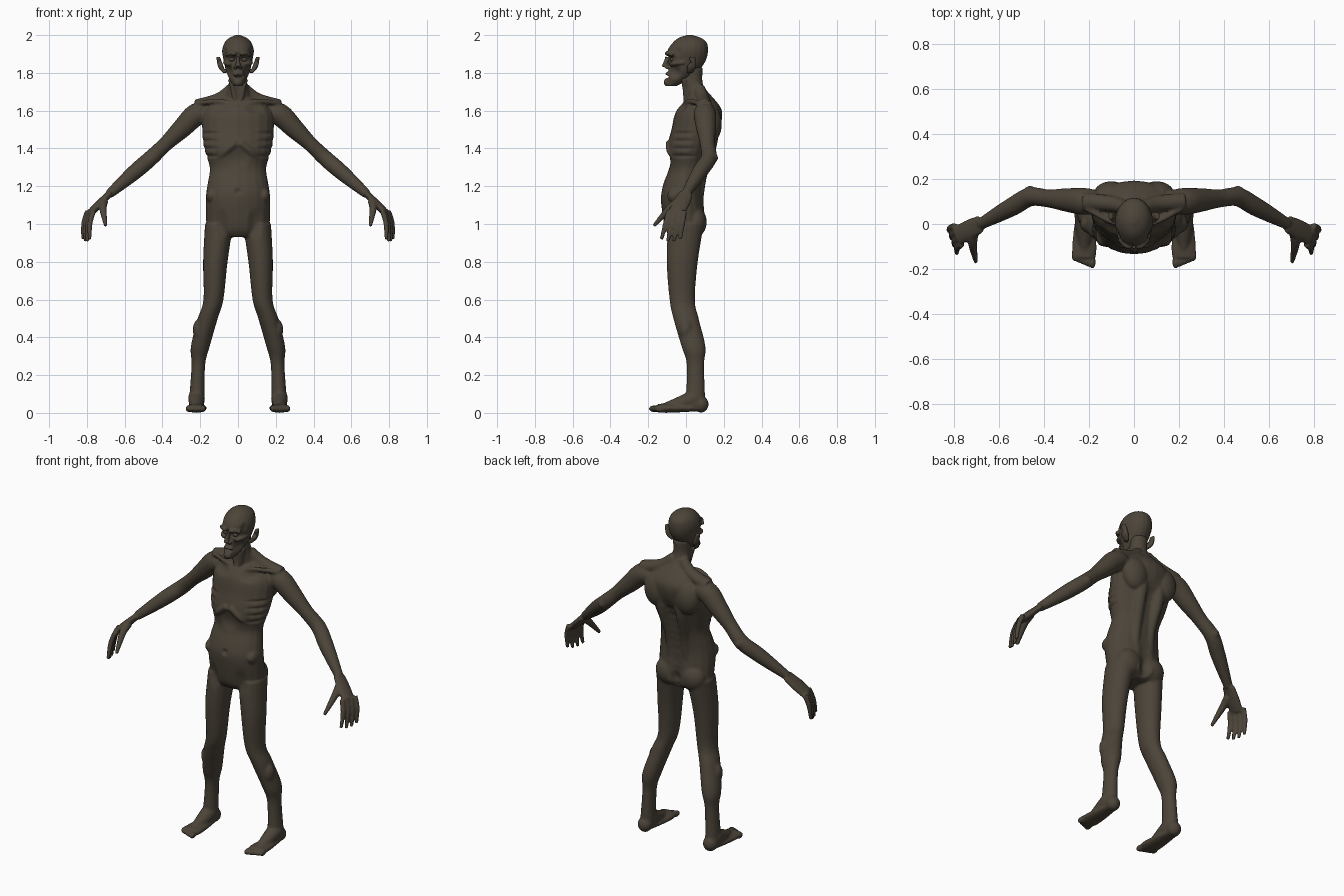
import bpy
import bmesh
import math
from mathutils import Vector, Matrix

cube = bpy.data.objects.get("Cube")
if cube:
    bpy.data.objects.remove(cube, do_unlink=True)

ACROSS, DEEP, UP = Vector((1, 0, 0)), Vector((0, 1, 0)), Vector((0, 0, 1))


def make_material(name, colour):
    material = bpy.data.materials.new(name)
    material.use_nodes = True
    material.diffuse_color = colour
    shader = material.node_tree.nodes["Principled BSDF"]
    shader.inputs["Base Color"].default_value = colour
    shader.inputs["Roughness"].default_value = .8
    return material


skin = make_material("dark brown skin", (.072, .058, .041, 1))


def smooth_path(points, radii, steps=5):
    """Yield centres and radii along a rounded curve through the points."""
    knots = [Vector((*point, radius)) for point, radius in zip(points, radii)]
    padded = [knots[0], *knots, knots[-1]]
    path = []
    for before, start, end, after in zip(padded, padded[1:], padded[2:], padded[3:]):
        leave, arrive = (end - before) / 2, (after - start) / 2
        for step in range(steps):
            t = step / steps
            ease = t * t * (3 - 2 * t)
            path.append(start.lerp(end, ease) + leave * t * (1 - t) ** 2 - arrive * t * t * (1 - t))
    path.append(knots[-1])
    return [knot.xyz for knot in path], [knot.w for knot in path]


def loft(form, points, radii, ratio=1, reference=None, side=1, sides=20):
    """Skin oval rings along a path; rings lie level unless a reference axis is given."""
    centres, widths = smooth_path(points, radii)
    loops = []
    for index, (centre, width) in enumerate(zip(centres, widths)):
        across, deep = ACROSS, DEEP
        if reference:
            following = centres[min(index + 1, len(centres) - 1)]
            tangent = following - centres[max(index - 1, 0)]
            across = reference.cross(tangent).normalized()
            deep = tangent.cross(across).normalized()
        loop = []
        for corner in range(sides):
            angle = math.tau * corner / sides
            spot = centre + width * (across * math.cos(angle) + deep * ratio * math.sin(angle))
            loop.append(form.verts.new((spot.x * side, spot.y, spot.z)))
        loops.append(loop)
    faces = [form.faces.new(loops[0]), form.faces.new(loops[-1])]
    for low, high in zip(loops, loops[1:]):
        for corner in range(sides):
            after = (corner + 1) % sides
            faces.append(form.faces.new((low[corner], low[after], high[after], high[corner])))
    bmesh.ops.recalc_face_normals(form, faces=faces)


def ball(form, centre, size, side=1):
    """Add an ellipsoid, mirrored by side."""
    place = Matrix.Translation((centre[0] * side, centre[1], centre[2]))
    matrix = place @ Matrix.Diagonal((*size, 1))
    bmesh.ops.create_uvsphere(form, u_segments=20, v_segments=12, radius=1, matrix=matrix)


def fuse(name, form, voxel, rounds):
    """Merge overlapping forms into one smooth skin."""
    mesh = bpy.data.meshes.new(name)
    form.to_mesh(mesh)
    form.free()
    mesh.materials.append(skin)
    part = bpy.data.objects.new(name, mesh)
    bpy.context.scene.collection.objects.link(part)
    remesh = part.modifiers.new("Fuse", 'REMESH')
    remesh.mode = 'VOXEL'
    remesh.voxel_size = voxel
    soften = part.modifiers.new("Soften", 'SMOOTH')
    soften.iterations = rounds
    bpy.ops.object.select_all(action='DESELECT')
    part.select_set(True)
    bpy.context.view_layer.objects.active = part
    for modifier in list(part.modifiers):
        bpy.ops.object.modifier_apply(modifier=modifier.name)
    bpy.ops.object.shade_smooth()
    return part


def sculpt(part, centre, reach, push, tall=1):
    """Push the skin with a soft brush, on both sides when off centre."""
    for side in ((1, -1) if centre[0] else (1,)):
        mirror = Vector((side, 1, 1))
        middle, move = Vector(centre) * mirror, Vector(push) * mirror
        for vertex in part.data.vertices:
            offset = vertex.co - middle
            offset.z /= tall
            strength = 1 - offset.length_squared / reach ** 2
            if strength > 0:
                vertex.co += move * strength ** 2


# Trunk and neck
body = bmesh.new()
trunk = [(0, -.01, .93), (0, 0, .97), (0, -.01, 1.05), (0, -.02, 1.15), (0, -.01, 1.22),
         (0, .01, 1.3), (0, .02, 1.4), (0, .05, 1.5), (0, .07, 1.6), (0, .08, 1.68)]
loft(body, trunk, [.1, .16, .17, .17, .16, .15, .18, .19, .18, .08], ratio=.67)
loft(body, [(0, .09, 1.6), (0, .07, 1.67), (0, .04, 1.74), (0, .04, 1.83)], [.09, .07, .05, .05])

# Joints of the left arm
shoulder, elbow = Vector((.22, .1, 1.58)), Vector((.46, .12, 1.35))
wrist, knuckles = Vector((.68, 0, 1.16)), Vector((.78, -.05, 1.06))

for side in (1, -1):
    def tube(points, radii, ratio=1, reference=DEEP):
        loft(body, points, radii, ratio, reference, side)

    # Collar bone, shoulder slope, neck cord, back muscle and rib arch
    tube([(.02, 0, 1.63), (.1, .01, 1.65), (.21, .07, 1.64)], [.015, .012, .015])
    tube([(.03, .07, 1.72), (.1, .09, 1.66), (.22, .1, 1.62)], [.03, .035, .04])
    tube([(.04, -.01, 1.77), (.01, 0, 1.64)], [.015, .012])
    tube([(.05, .06, 1.1), (.05, .08, 1.25), (.06, .13, 1.45), (.05, .13, 1.6)], [.03, .03, .04, .03])
    tube([(.01, -.09, 1.43), (.07, -.08, 1.38), (.13, -.01, 1.32)], [.02, .02, .02])
    # Shoulder blade, buttock and hip bone
    ball(body, (.1, .13, 1.53), (.08, .06, .1), side)
    ball(body, (.08, .05, 1.01), (.08, .06, .08), side)
    ball(body, (.14, -.05, 1.15), (.03, .05, .04), side)

    # Upper arm, forearm and elbow
    upper = [shoulder.lerp(elbow, part / 3) for part in range(4)]
    fore = [elbow.lerp(wrist, part / 3) for part in range(4)]
    tube([shoulder - ACROSS * .06, *upper, *fore[1:]], [.05, .06, .052, .04, .042, .042, .035, .025])
    ball(body, elbow + DEEP * .02, (.03, .03, .03), side)

    # Palm, fingers and thumb
    tube([wrist, wrist.lerp(knuckles, .5), knuckles], [.018, .021, .02], ratio=2.2)
    for finger in range(4):
        base = Vector((.765 + finger * .01, -.09 + finger * .027, 1.07))
        tip = Vector((.785 + finger * .012, -.13 + finger * .033, .9 + .012 * abs(finger - 1.5)))
        bend = base.lerp(tip, .45) + ACROSS * .01
        tube([base, bend, tip], [.015, .014, .01], reference=ACROSS)
    thumb = [(.71, -.04, 1.12), (.715, -.09, 1.08), (.7, -.17, .99)]
    tube(thumb, [.023, .02, .01], reference=ACROSS)

    # Leg
    leg = [(.1, 0, 1), (.12, -.02, .8), (.13, -.02, .6), (.16, 0, .5),
           (.2, .04, .35), (.21, .05, .25), (.22, .05, .04)]
    loft(body, leg, [.075, .065, .053, .053, .05, .036, .042], ratio=1.27, side=side)
    ball(body, (.13, -.05, .63), (.04, .04, .05), side)
    ball(body, (.2, 0, .44), (.04, .04, .06), side)

    # Heel, sole, instep and toes
    ball(body, (.22, .08, .045), (.042, .04, .044), side)
    tube([(.22, .1, .025), (.22, 0, .025), (.22, -.1, .025), (.22, -.15, .025)],
         [.03, .045, .055, .05], ratio=.45, reference=UP)
    tube([(.22, .05, .08), (.22, -.03, .05), (.22, -.12, .03)], [.045, .038, .02], reference=UP)
    for toe in range(5):
        ball(body, (.185 + toe * .02, -.17 + toe * .008, .022), (.016 - toe * .001, .028, .018), side)

body = fuse("body", body, .0065, 6)

# Spine groove, seat cleft, breastbone, navel and collar hollows
for step in range(12):
    sculpt(body, (0, .1 + .05 * math.sin(step / 4), 1.02 + step * .05), .06, (0, -.012, 0))
sculpt(body, (0, .1, .98), .05, (0, -.03, 0), tall=1.5)
sculpt(body, (0, -.09, 1.36), .08, (0, .015, 0))
sculpt(body, (0, -.13, 1.17), .025, (0, .012, 0))
sculpt(body, (.09, -.03, 1.61), .07, (0, .015, 0), tall=.5)
sculpt(body, (.09, -.1, 1), .05, (0, .012, 0), tall=2)
# Gaps between the ribs
for rib in range(4):
    sculpt(body, (.15, -.02, 1.36 + rib * .04), .1, (-.007, .004, 0), tall=.15)

# Skull and jaw
head = bmesh.new()
skull = [(0, -.08, 1.73), (0, -.05, 1.76), (0, -.02, 1.8), (0, 0, 1.84), (0, .01, 1.88),
         (0, .01, 1.92), (0, .02, 1.96), (0, .02, 1.985), (0, .02, 2)]
loft(head, skull, [.023, .043, .06, .071, .079, .084, .071, .047, .012], ratio=1.27)

# Nose, chin and lips
nose = [(0, -.1, 1.885), (0, -.107, 1.855), (0, -.115, 1.83)]
loft(head, nose, [.01, .012, .015], reference=ACROSS)
ball(head, (0, -.1, 1.75), (.025, .018, .02))
for height in (1.767, 1.793):
    lip = [(-.025, -.09, height), (0, -.1, height), (.025, -.09, height)]
    loft(head, lip, [.008, .01, .008], reference=UP)

for side in (1, -1):
    # Brow, cheekbone, nostril, ear and eye
    brow = [(.01, -.1, 1.9), (.035, -.095, 1.905), (.065, -.065, 1.895)]
    loft(head, brow, [.012, .012, .01], reference=UP, side=side)
    cheek = [(.035, -.08, 1.845), (.06, -.06, 1.85), (.07, -.01, 1.855)]
    loft(head, cheek, [.012, .012, .01], reference=UP, side=side)
    ball(head, (.014, -.1, 1.83), (.01, .012, .01), side)
    loft(head, [(.07, .02, 1.8), (.09, .03, 1.83), (.105, .035, 1.885)], [.01, .015, .01],
         ratio=1.6, side=side)
head = fuse("head", head, .0042, 4)

# Eye sockets, hollow cheeks, temples, mouth and ear hollows
sculpt(head, (.033, -.1, 1.872), .035, (0, .03, 0), tall=.7)
sculpt(head, (.05, -.06, 1.805), .045, (-.012, .008, 0))
sculpt(head, (.08, -.045, 1.915), .035, (-.008, 0, 0))
sculpt(head, (0, -.1, 1.78), .03, (0, .025, 0), tall=.4)
sculpt(head, (.1, .015, 1.855), .02, (0, .012, 0))

# Eyes
eyes = bmesh.new()
for side in (1, -1):
    ball(eyes, (.033, -.07, 1.871), (.015, .014, .012), side)
fuse("eyes", eyes, .003, 2)
